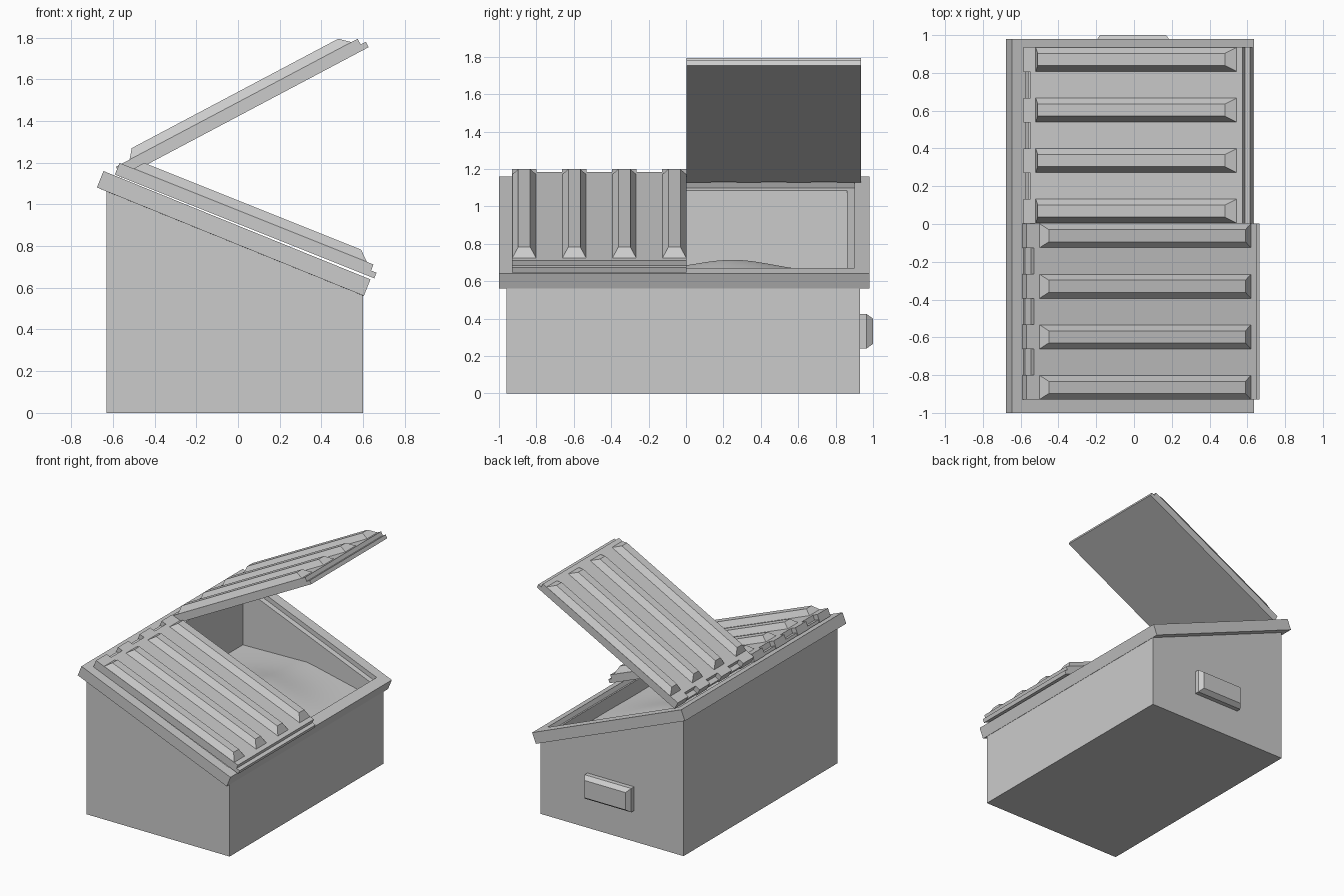
import bpy, bmesh
from math import radians, exp, tan
from mathutils import Matrix, Vector

if "Cube" in bpy.data.objects:
    bpy.data.objects.remove(bpy.data.objects["Cube"])

SLOPE = radians(22.1)
RIM = Matrix.Translation((-0.645, 0, 1.16)) @ Matrix.Rotation(SLOPE, 4, 'Y')


def finish(name, bm, matrix=None):
    bmesh.ops.recalc_face_normals(bm, faces=bm.faces)
    me = bpy.data.meshes.new(name)
    bm.to_mesh(me)
    bm.free()
    ob = bpy.data.objects.new(name, me)
    bpy.context.collection.objects.link(ob)
    if matrix:
        ob.matrix_world = matrix
    return ob


def loft(bm, rings):
    """Join equal-length rings of points and cap both ends."""
    rows = [[bm.verts.new(p) for p in r] for r in rings]
    n = len(rows[0])
    for a, b in zip(rows, rows[1:]):
        for i in range(n):
            j = (i + 1) % n
            bm.faces.new((a[i], a[j], b[j], b[i]))
    bm.faces.new(rows[0][::-1])
    bm.faces.new(rows[-1])


def rect(x0, x1, y0, y1, z):
    return [Vector(p) for p in ((x0, y0, z), (x1, y0, z), (x1, y1, z), (x0, y1, z))]


def box(bm, x0, x1, y0, y1, z0, z1):
    loft(bm, [rect(x0, x1, y0, y1, z0), rect(x0, x1, y0, y1, z1)])


def tilted(u0, u1, y0, y1, v):
    return [RIM @ p for p in rect(u0, u1, y0, y1, v)]


def sloped(x0, x1, y0, y1, drop):
    """Rectangle with vertical walls, cut off parallel to the rim."""
    ring = rect(x0, x1, y0, y1, 0)
    for p in ring:
        p.z = 1.16 - drop - (p.x + 0.645) * tan(SLOPE)
    return ring


# Bin body: outer walls, overhanging rim, inner ledge and hollow inside
bm = bmesh.new()
loft(bm, [
    rect(-0.63, 0.60, -0.96, 0.93, 0),
    sloped(-0.63, 0.60, -0.96, 0.93, 0.092),
    tilted(0, 1.382, -1.0, 0.98, -0.085),
    tilted(0, 1.382, -1.0, 0.98, 0),
    tilted(0.08, 1.302, -0.92, 0.90, 0),
    tilted(0.08, 1.302, -0.92, 0.90, -0.035),
    sloped(-0.56, 0.53, -0.89, 0.86, 0.04),
    rect(-0.56, 0.53, -0.89, 0.86, 0.05),
])
finish("bin_body", bm)

# Heap of contents inside
bm = bmesh.new()
NX, NY = 18, 28
grid = []
for i in range(NX + 1):
    row = []
    for j in range(NY + 1):
        x = -0.565 + 1.10 * i / NX
        y = -0.895 + 1.76 * j / NY
        z = 0.65 - 0.22 * max(0, x) - 0.02 * max(0, -x)
        for cy, h in ((0.25, 0.065), (-0.5, 0.05)):
            z += h * exp(-(x / 0.35) ** 2 - ((y - cy) / 0.3) ** 2)
        row.append(bm.verts.new((x, y, z)))
    grid.append(row)
for i in range(NX):
    for j in range(NY):
        f = bm.faces.new((grid[i][j], grid[i + 1][j], grid[i + 1][j + 1], grid[i][j + 1]))
        f.smooth = True
finish("contents_heap", bm)


# Ribbed lid, local x along the lid, z out of it
def lid(name, origin_x, origin_z, angle, y0):
    bm = bmesh.new()
    width = 0.933
    profile = [(0.035, 0), (1.334, 0), (1.334, 0.029), (1.306, 0.029),
               (1.306, 0.06), (0.035, 0.06)]
    loft(bm, [[(u, y, v) for u, v in profile] for y in (0, width)])
    pitch = (width - 0.13) / 3
    for k in range(4):
        a = k * pitch
        b = a + 0.13
        # rib
        loft(bm, [rect(0.066, 1.274, a, b, 0.058),
                  rect(0.103, 1.224, a + 0.033, b - 0.033, 0.104)])
        # hinge tab behind the rib, with a low filler in the gap beside it
        box(bm, -0.006, 0.036, a, b, 0, 0.06)
        if k < 3:
            box(bm, 0.0, 0.036, b, a + pitch, 0, 0.022)
    finish(name, bm, Matrix.Translation((origin_x, y0, origin_z)) @
           Matrix.Rotation(radians(angle), 4, 'Y'))


lid("closed_lid", -0.585, 1.141, 21.8, -0.93)
lid("open_lid", -0.552, 1.13, -27.9, 0.003)

# Side handle
bm = bmesh.new()
handle = []
for y, inset in ((0.925, 0), (0.965, 0), (1.0, 0.025)):
    handle.append([(-0.205 + inset, y, 0.24 + inset), (0.195 - inset, y, 0.24 + inset),
                   (0.195 - inset, y, 0.425 - inset), (-0.205 + inset, y, 0.425 - inset)])
loft(bm, handle)
finish("side_handle", bm)
